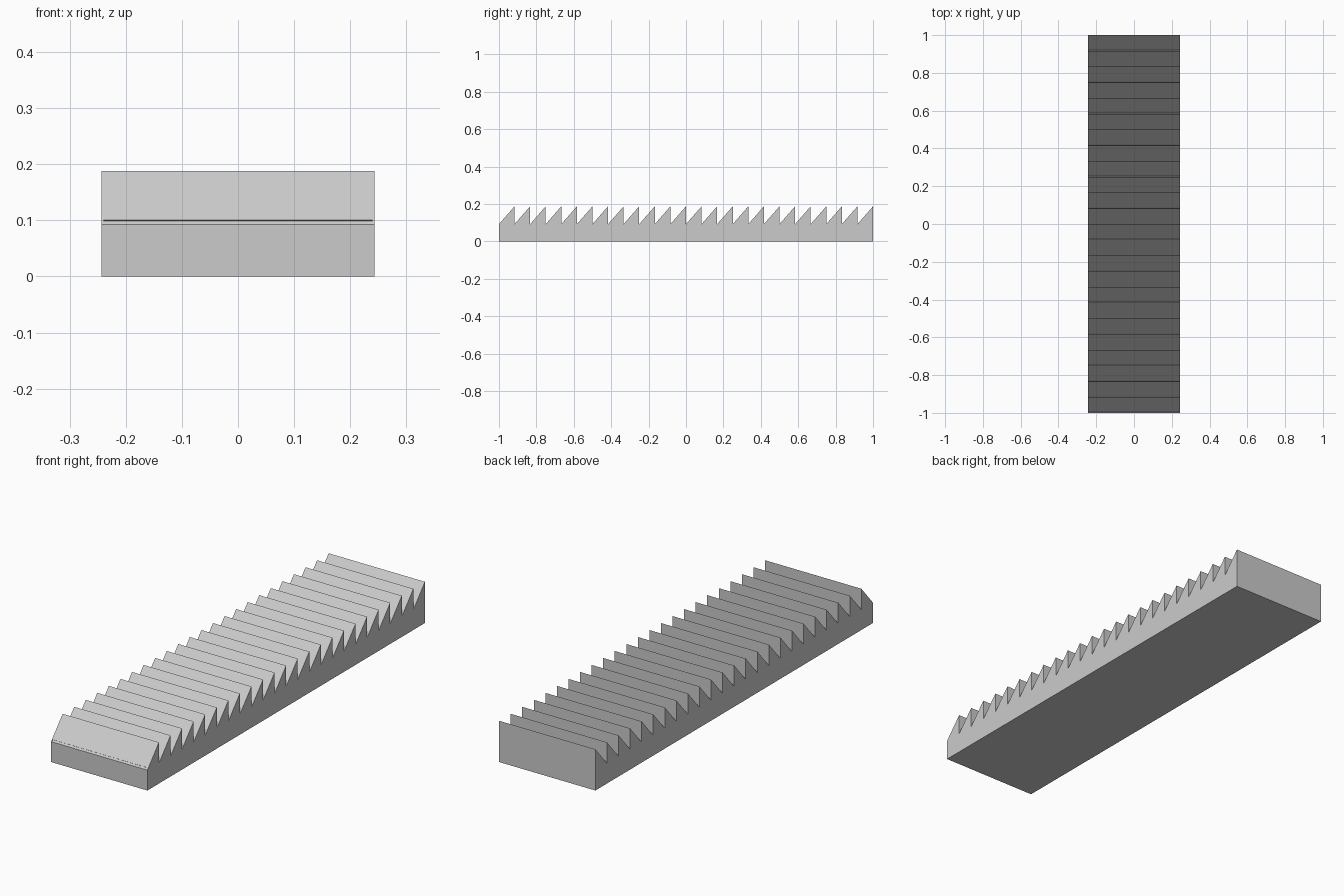
import bpy, bmesh
from mathutils import Vector

if "Cube" in bpy.data.objects:
    bpy.data.objects.remove(bpy.data.objects["Cube"])

HALF_W = 0.243
TEETH = 24
PITCH = 2 / TEETH
Z_LOW, Z_HIGH = 0.093, 0.188


def prism(bm, profile, half_w):
    """Extrude a (y, z) outline along x, centred on x = 0."""
    face = bm.faces.new([bm.verts.new((-half_w, y, z)) for y, z in profile])
    res = bmesh.ops.extrude_face_region(bm, geom=[face])
    verts = [v for v in res["geom"] if isinstance(v, bmesh.types.BMVert)]
    bmesh.ops.translate(bm, verts=verts, vec=(2 * half_w, 0, 0))


def make_object(name, bm):
    bmesh.ops.recalc_face_normals(bm, faces=bm.faces)
    mesh = bpy.data.meshes.new(name)
    bm.to_mesh(mesh)
    bm.free()
    obj = bpy.data.objects.new(name, mesh)
    bpy.context.collection.objects.link(obj)
    return obj


# Toothed rack: flat base with sawtooth ramps rising towards the back
outline = [(1, 0), (-1, 0)]
for i in range(TEETH):
    y = -1 + i * PITCH
    outline += [(y, Z_LOW), (y + PITCH, Z_HIGH)]
bm = bmesh.new()
prism(bm, outline, HALF_W)
rack = make_object("toothed_rack", bm)

# Thin shallow slots along the foot of every ramp
slope = Vector((PITCH, Z_HIGH - Z_LOW)).normalized()
normal = Vector((-slope.y, slope.x))
bm = bmesh.new()
for i in range(TEETH):
    foot = Vector((-1 + i * PITCH, Z_LOW))
    prism(bm, [foot + slope * s + normal * n for s, n in
               ((0.003, 0.001), (0.010, 0.001), (0.010, -0.002), (0.003, -0.002))],
          0.24)
slots = make_object("slot_cutter", bm)
slots.hide_render = True
slots.hide_set(True)

cut = rack.modifiers.new("slots", "BOOLEAN")
cut.operation = "DIFFERENCE"
cut.solver = "EXACT"
cut.object = slots
